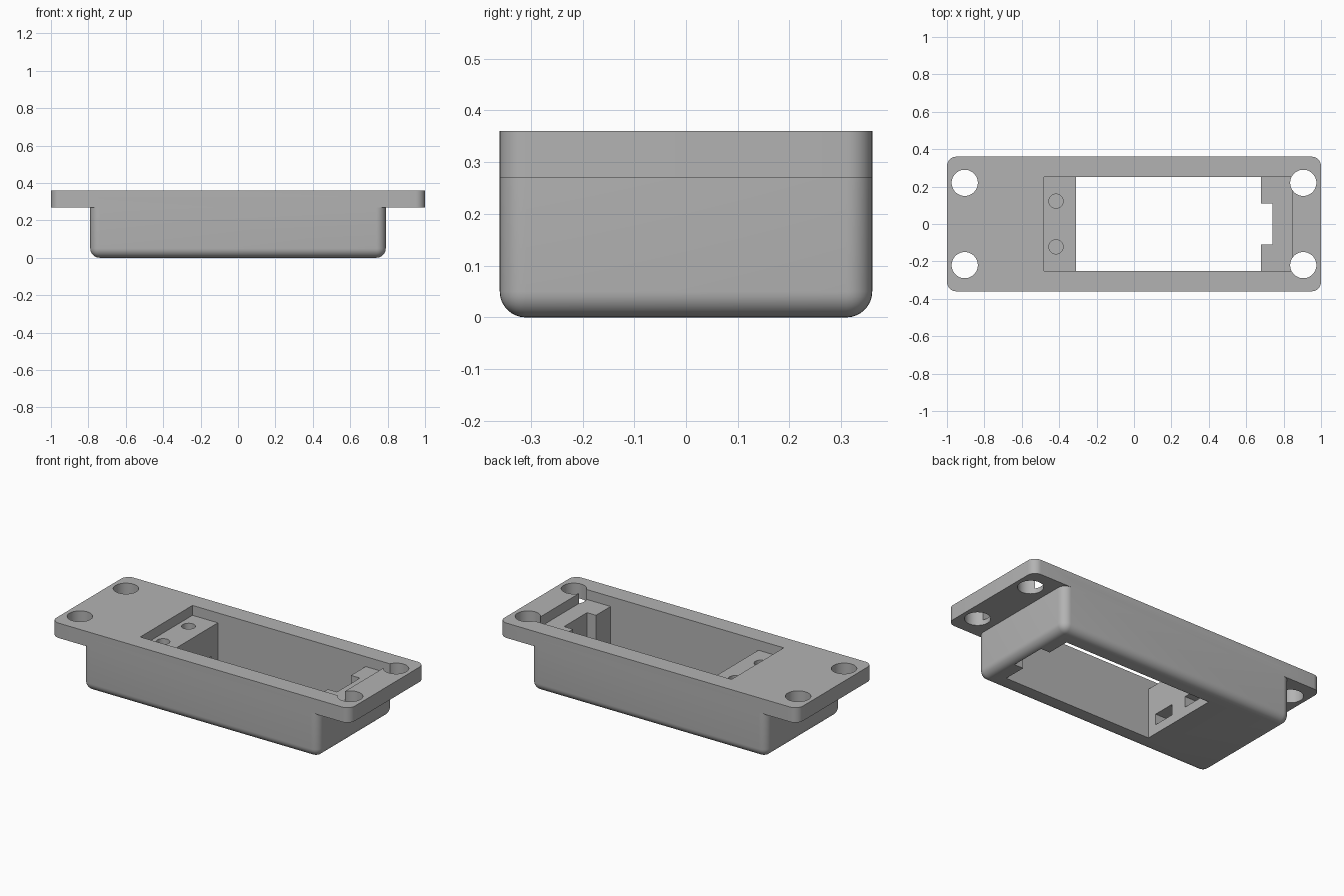
import bpy, bmesh, math
from mathutils import Matrix, Vector

if "Cube" in bpy.data.objects:
    bpy.data.objects.remove(bpy.data.objects["Cube"])

grey = bpy.data.materials.new("plain grey")
grey.diffuse_color = (0.45, 0.45, 0.45, 1)
grey.use_nodes = True
grey.node_tree.nodes["Principled BSDF"].inputs["Base Color"].default_value = grey.diffuse_color


def finish(bm, name):
    bmesh.ops.recalc_face_normals(bm, faces=bm.faces)
    me = bpy.data.meshes.new(name)
    bm.to_mesh(me)
    bm.free()
    ob = bpy.data.objects.new(name, me)
    me.materials.append(grey)
    bpy.context.collection.objects.link(ob)
    return ob


def box(name, lo, hi, radius=0, round_bottom=False):
    """Box between two corners, with optional rounded upright and bottom edges."""
    lo, hi = Vector(lo), Vector(hi)
    bm = bmesh.new()
    bmesh.ops.create_cube(bm, size=1, matrix=Matrix.Translation((lo + hi) / 2)
                          @ Matrix.Diagonal((*(hi - lo), 1)))
    if radius:
        def wanted(e):
            a, b = (v.co.z for v in e.verts)
            return abs(a - b) > 0.01 or (round_bottom and max(a, b) < lo.z + 0.001)
        bmesh.ops.bevel(bm, geom=[e for e in bm.edges if wanted(e)], offset=radius,
                        segments=8, profile=0.5, affect='EDGES')
    return finish(bm, name)


def cylinder(name, x, y, z0, z1, r):
    bm = bmesh.new()
    bmesh.ops.create_cone(bm, cap_ends=True, segments=48, radius1=r, radius2=r, depth=z1 - z0,
                          matrix=Matrix.Translation((x, y, (z0 + z1) / 2)))
    return finish(bm, name)


def combine(target, tool, operation):
    mod = target.modifiers.new(operation.lower(), 'BOOLEAN')
    mod.object, mod.operation, mod.solver = tool, operation, 'EXACT'
    bpy.context.view_layer.objects.active = target
    bpy.ops.object.modifier_apply(modifier=mod.name)
    bpy.data.objects.remove(tool, do_unlink=True)


# Rounded tub joined to the wider mounting flange
housing = box("housing", (-0.79, -0.36, 0), (0.79, 0.36, 0.32), 0.05, True)
combine(housing, box("flange", (-1, -0.36, 0.27), (1, 0.36, 0.36), 0.05), 'UNION')

# Shallow pocket, through opening and cable notch
cutters = [
    box("pocket", (-0.48, -0.25, 0.30), (0.845, 0.25, 0.5)),
    box("opening", (-0.31, -0.25, -0.1), (0.68, 0.25, 0.5)),
    box("cable_notch", (0.6, -0.11, -0.1), (0.74, 0.11, 0.5)),
]
for s in (-1, 1):
    # Flange mounting holes
    for x in (-0.905, 0.905):
        cutters.append(cylinder("mounting_hole", x, s * 0.22, 0.1 if abs(x) < 0.8 else 0.2, 0.5, 0.07))
    # Screw holes in the ledge, running down to nut slots in the end wall
    cutters.append(box("nut_slot", (-0.49, s * 0.122 - 0.068, 0.055), (-0.25, s * 0.122 + 0.068, 0.12)))
    cutters.append(cylinder("screw_hole", -0.417, s * 0.122, 0.08, 0.4, 0.038))
for c in cutters:
    combine(housing, c, 'DIFFERENCE')

bpy.ops.object.select_all(action='DESELECT')
housing.select_set(True)
bpy.context.view_layer.objects.active = housing
bpy.ops.object.shade_smooth_by_angle(angle=math.radians(30))
